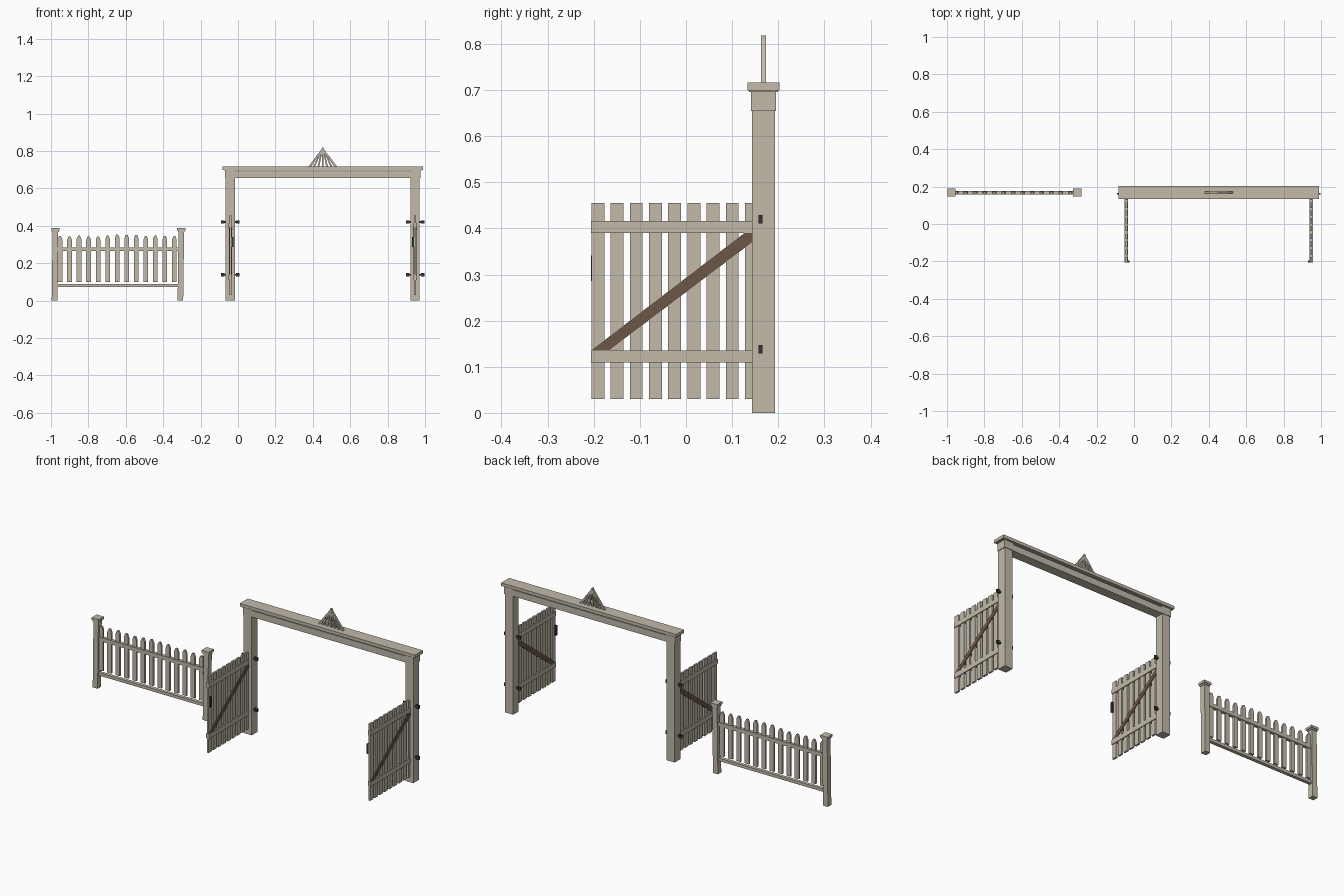
import bpy
import bmesh
import random
from mathutils import Vector

cube = bpy.data.objects.get("Cube")
if cube:
    bpy.data.objects.remove(cube, do_unlink=True)

random.seed(4)


def material(name, rgb):
    mat = bpy.data.materials.new(name)
    mat.use_nodes = True
    mat.diffuse_color = (*rgb, 1)
    mat.node_tree.nodes["Principled BSDF"].inputs["Base Color"].default_value = (*rgb, 1)
    return mat


WOOD = material("pale weathered wood", (0.54, 0.49, 0.40))
BROWN = material("brown wood", (0.145, 0.092, 0.062))
IRON = material("black iron", (0.035, 0.035, 0.038))


def finish(name, bm, mat):
    bmesh.ops.recalc_face_normals(bm, faces=bm.faces)
    mesh = bpy.data.meshes.new(name)
    bm.to_mesh(mesh)
    bm.free()
    mesh.materials.append(mat)
    obj = bpy.data.objects.new(name, mesh)
    bpy.context.collection.objects.link(obj)
    return obj


def add_prism(bm, points, centre, thick, axis="y"):
    """Outline in (x, z) or (y, z), extruded evenly about centre."""
    def place(p, d):
        return (p[0], d, p[1]) if axis == "y" else (d, p[0], p[1])
    front = [bm.verts.new(place(p, centre - thick / 2)) for p in points]
    face = bm.faces.new(front)
    new = bmesh.ops.extrude_face_region(bm, geom=[face])["geom"]
    shift = Vector((0, thick, 0) if axis == "y" else (thick, 0, 0))
    bmesh.ops.translate(bm, vec=shift,
                        verts=[v for v in new if isinstance(v, bmesh.types.BMVert)])


def add_box(bm, x, y, z):
    """Box from (low, high) ranges."""
    outline = [(x[0], z[0]), (x[1], z[0]), (x[1], z[1]), (x[0], z[1])]
    add_prism(bm, outline, (y[0] + y[1]) / 2, y[1] - y[0])


def box(name, x, y, z, mat=WOOD):
    bm = bmesh.new()
    add_box(bm, x, y, z)
    return finish(name, bm, mat)


def around(c, half):
    return (c - half, c + half)


ARCH_X, HALF_SPAN, ROW_Y = 0.453, 0.494, 0.168

# Gateway top: beam, cap board and its lower moulding
box("beam", around(ARCH_X, HALF_SPAN), around(ROW_Y, 0.025), (0.655, 0.69))
box("cap_board", around(ARCH_X, 0.535), around(ROW_Y, 0.035), (0.699, 0.716))
box("cap_moulding", around(ARCH_X, 0.528), around(ROW_Y, 0.031), (0.696, 0.7))

# Fan ornament of slats spreading down from one peak
bm = bmesh.new()
for i in range(-3, 4):
    foot = ARCH_X + i * 0.0235
    tip = ARCH_X + i * 0.002
    w = 0.008 if abs(i) == 3 else 0.005
    add_prism(bm, [(foot - w, 0.714), (foot + w, 0.714),
                   (tip + 0.003, 0.818 - abs(i) * 0.004),
                   (tip - 0.003, 0.818 - abs(i) * 0.004)], ROW_Y, 0.011 - abs(i) * 0.0004)
finish("fan_ornament", bm, WOOD)

# Posts, hinges and open gates
for side, label in ((-1, "right"), (1, "left")):
    px = ARCH_X + side * HALF_SPAN
    box(f"{label}_gate_post", around(px, 0.0245), around(ROW_Y, 0.0245), (0, 0.66))
    box(f"{label}_post_collar", around(px, 0.028), around(ROW_Y, 0.0275), (0.655, 0.697))

    bm = bmesh.new()
    for z in (0.138, 0.42):
        add_box(bm, around(px, 0.036), around(0.1615, 0.003), around(z, 0.005))
        for s in (-1, 1):
            add_box(bm, around(px + s * 0.04, 0.009), around(0.1615, 0.004), around(z, 0.009))
    finish(f"{label}_hinges", bm, IRON)

    bm = bmesh.new()
    for i in range(9):
        add_box(bm, around(px, 0.005), around(-0.191 + i * 0.0416, 0.014), (0.03, 0.4545))
    finish(f"{label}_gate_planks", bm, WOOD)

    bm = bmesh.new()
    for z in (0.1225, 0.403):
        add_box(bm, around(px, 0.009), (-0.206, 0.15), around(z, 0.013))
    finish(f"{label}_gate_rails", bm, WOOD)

    bm = bmesh.new()
    add_prism(bm, [(-0.206, 0.135), (-0.168, 0.135), (0.146, 0.372),
                   (0.146, 0.39), (0.127, 0.39)], px, 0.016, "x")
    finish(f"{label}_gate_brace", bm, BROWN)

    box(f"{label}_gate_latch", around(px - side * 0.011, 0.005),
        (-0.206, -0.194), (0.286, 0.341), IRON)

# Fence posts, slightly leaning, with stepped caps
for label, x in (("right", -0.981), ("left", -0.308)):
    lean = 0.005
    bm = bmesh.new()
    add_prism(bm, [(x - 0.015, 0), (x + 0.015, 0),
                   (x + lean + 0.015, 0.376), (x + lean - 0.015, 0.376)], ROW_Y, 0.03)
    finish(f"{label}_fence_post", bm, WOOD)
    bm = bmesh.new()
    cx = x + lean
    add_box(bm, around(cx, 0.018), around(ROW_Y, 0.018), (0.367, 0.375))
    add_box(bm, around(cx, 0.022), around(ROW_Y, 0.022), (0.375, 0.388))
    finish(f"{label}_fence_post_cap", bm, WOOD)

# Fence rails
for label, z in (("upper", (0.264, 0.285)), ("lower", (0.072, 0.088))):
    box(f"{label}_fence_rail", (-0.968, -0.315), around(ROW_Y, 0.009), z)

# Pointed pickets, a little uneven
bm = bmesh.new()
for i in range(13):
    x = -0.952 + i * 0.051
    top = 0.348 + random.uniform(-0.006, 0.006)
    w = 0.0125
    add_prism(bm, [(x - w, 0.1), (x + w, 0.1), (x + w, top - 0.018), (x + w * 0.4, top),
                   (x - w * 0.4, top), (x - w, top - 0.018)], ROW_Y, 0.011)
finish("fence_pickets", bm, WOOD)
